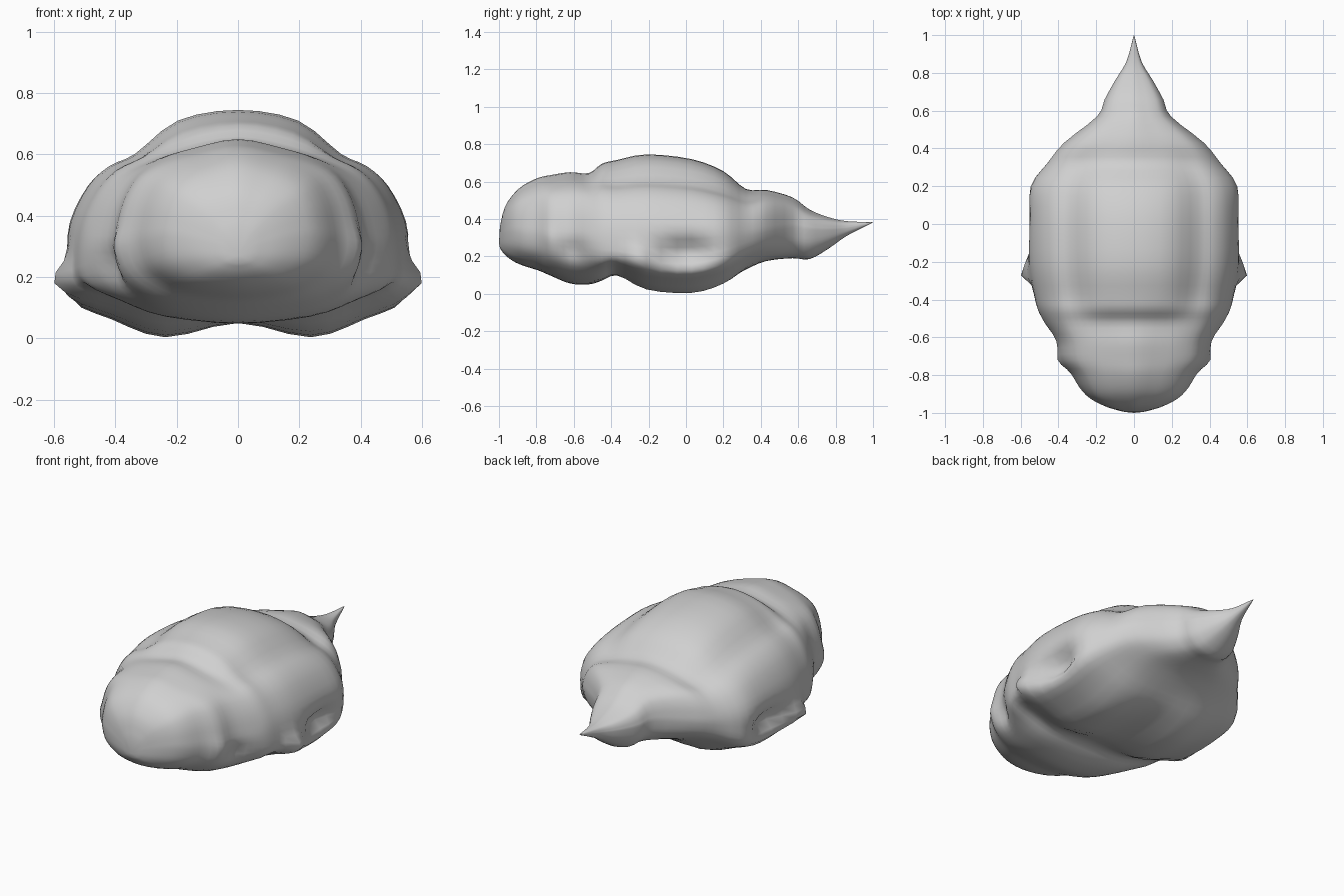
import bpy, bmesh, math

if "Cube" in bpy.data.objects:
    bpy.data.objects.remove(bpy.data.objects["Cube"])

# Stations along the body:
# y, half width, height of widest point, top, bottom lobe, bottom centre, back-hump amount
STATIONS = [
    (-.995, .05, .30, .36, .245, .245, 0),
    (-.97, .14, .32, .46, .21, .21, 0),
    (-.925, .23, .33, .53, .175, .175, 0),
    (-.87, .285, .32, .58, .15, .15, 0),
    (-.79, .335, .31, .62, .125, .125, 0),
    (-.72, .395, .29, .635, .095, .095, 0),
    (-.62, .415, .28, .65, .055, .055, 0),
    (-.52, .475, .28, .645, .05, .05, .1),
    (-.45, .51, .27, .695, .07, .07, .6),
    (-.37, .53, .26, .715, .10, .10, .9),
    (-.21, .56, .25, .745, .023, .06, 1),
    (.03, .565, .25, .72, .005, .05, 1),
    (.20, .55, .27, .655, .055, .07, 1),
    (.32, .46, .30, .56, .13, .13, .5),
    (.43, .37, .33, .555, .175, .175, 0),
    (.57, .195, .35, .515, .19, .19, 0),
    (.66, .155, .34, .45, .185, .185, 0),
    (.76, .10, .34, .41, .24, .24, 0),
    (.86, .04, .35, .388, .31, .31, 0),
    (.99, .004, .38, .384, .376, .376, 0),
]
# Half-section fractions, top to bottom: plain rounded, and with back hump and belly lobes
ROUND = [(0, 1), (.35, .92), (.6, .83), (.8, .69), (.92, .47), (.98, .22),
         (1, 0), (.94, -.4), (.78, -.68), (.5, -.9)]
HUMP = [(0, 1), (.35, .93), (.6, .71), (.75, .63), (.87, .5), (.97, .27),
        (1, 0), (.97, -.5), (.73, -.76), (.42, -1)]

# Side details: y, z, y radius, z radius, outward push
DENTS = [(-.25, .19, .04, .06, .07),     # pointed side tip
         (.0, .22, .13, .07, -.09),      # large side hollow
         (-.60, .23, .05, .06, -.03),    # small front hollow
         (-.73, .30, .03, .06, .01)]     # cheek point


def catmull(a, b, c, d, t):
    """Smooth blend between tuples b and c."""
    return tuple(.5 * (2*q + (r-p)*t + (2*p-5*q+4*r-s)*t*t + (3*q-p-3*r+s)*t**3)
                 for p, q, r, s in zip(a, b, c, d))


def smooth_path(pts, steps, closed):
    n, out = len(pts), []
    pick = (lambda i: pts[i % n]) if closed else (lambda i: pts[max(0, min(n-1, i))])
    for i in range(n if closed else n-1):
        for k in range(steps):
            out.append(catmull(pick(i-1), pick(i), pick(i+1), pick(i+2), k/steps))
    return out if closed else out + [pts[-1]]


def section(st):
    y, w, zw, zt, zb, zc, s = st
    half = []
    for (a, b), (c, d) in zip(ROUND, HUMP):
        f = b + (d-b)*s
        half.append((w*(a + (c-a)*s), zw + f*(zt-zw if f > 0 else zw-zb)))
    half.append((0, zc))
    ring = half + [(-x, z) for x, z in half[-2:0:-1]]
    pts = []
    for x, z in smooth_path(ring, 3, True):
        push = sum(amt * math.exp(-((y-cy)/ry)**2 - ((z-cz)/rz)**2)
                   for cy, cz, ry, rz, amt in DENTS)
        side = min(1, (abs(x)/w)**3)
        pts.append((x + math.copysign(1, x)*push*side, y, max(z, 0)))
    return pts


# Body, head and tail as one lofted skin
bm = bmesh.new()
rings = [[bm.verts.new(p) for p in section(st)] for st in smooth_path(STATIONS, 3, False)]
n = len(rings[0])
for r0, r1 in zip(rings, rings[1:]):
    for i in range(n):
        j = (i+1) % n
        bm.faces.new((r0[i], r0[j], r1[j], r1[i]))
for ring, tip in ((rings[0], (0, -1, .27)), (rings[-1], (0, 1, .38))):
    v = bm.verts.new(tip)
    for i in range(n):
        bm.faces.new((ring[i], ring[(i+1) % n], v))
bmesh.ops.recalc_face_normals(bm, faces=bm.faces)
for f in bm.faces:
    f.smooth = True
mesh = bpy.data.meshes.new("body")
bm.to_mesh(mesh)
bm.free()
body = bpy.data.objects.new("body", mesh)
bpy.context.collection.objects.link(body)

grey = bpy.data.materials.new("light_grey")
grey.diffuse_color = (.63, .63, .63, 1)
grey.use_nodes = True
grey.node_tree.nodes["Principled BSDF"].inputs["Base Color"].default_value = grey.diffuse_color
mesh.materials.append(grey)
